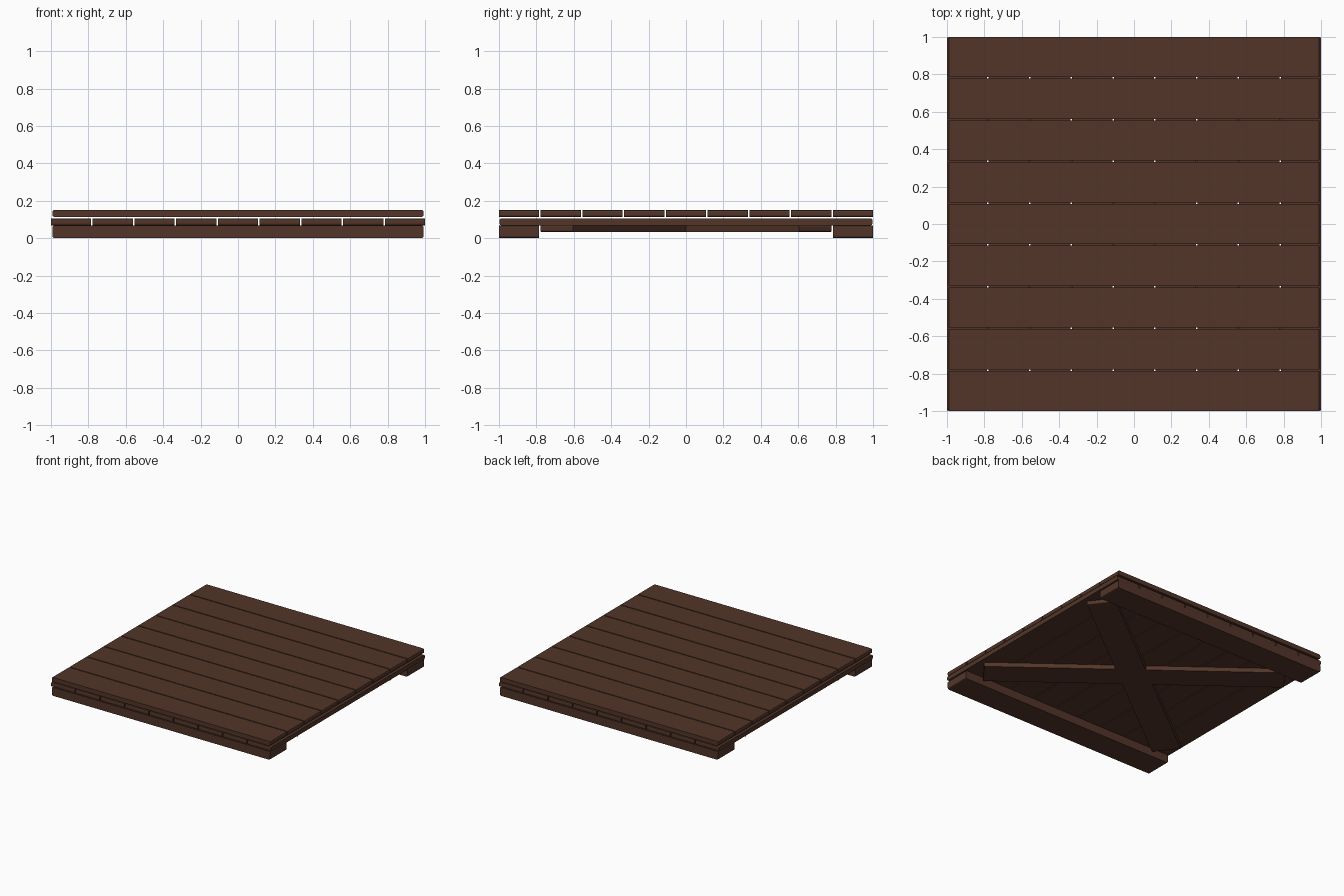
import bpy, bmesh, math

if "Cube" in bpy.data.objects:
    bpy.data.objects.remove(bpy.data.objects["Cube"])

wood = bpy.data.materials.new("dark_wood")
wood.diffuse_color = (0.085, 0.036, 0.022, 1)
wood.use_nodes = True
wood.node_tree.nodes["Principled BSDF"].inputs["Base Color"].default_value = wood.diffuse_color


def plank(name, length, width, z0, z1, x=0, y=0, angle=0, bevel=0.01):
    """Board running along local x, with its upper and lower end edges rounded."""
    bm = bmesh.new()
    bmesh.ops.create_cube(bm, size=1)
    bmesh.ops.scale(bm, vec=(length, width, z1 - z0), verts=bm.verts)
    # end edges: those lying across the board
    ends = [e for e in bm.edges
            if abs(e.verts[0].co.y - e.verts[1].co.y) > width / 2]
    if bevel:
        bmesh.ops.bevel(bm, geom=ends, offset=bevel, segments=2,
                        profile=0.5, affect='EDGES')
    mesh = bpy.data.meshes.new(name)
    bm.to_mesh(mesh)
    bm.free()
    mesh.materials.append(wood)
    ob = bpy.data.objects.new(name, mesh)
    ob.location = (x, y, (z0 + z1) / 2)
    ob.rotation_euler.z = angle
    bpy.context.collection.objects.link(ob)
    return ob


COUNT, PITCH, WIDTH = 9, 0.2232, 0.2144

# two crossed layers of planks
for i in range(COUNT):
    p = (i - (COUNT - 1) / 2) * PITCH
    plank(f"top_plank_{i + 1}", 1.985, WIDTH, 0.114, 0.151, y=p)
    plank(f"lower_plank_{i + 1}", 1.995, WIDTH, 0.069, 0.106, x=p, angle=math.pi / 2)

# bottom beams and diagonal cross brace
for side, s in (("front", -1), ("back", 1)):
    plank(f"{side}_beam", 1.985, WIDTH, 0, 0.069, y=s * 4 * PITCH, bevel=0.012)
    plank(f"{side}_brace", 2.27, 0.22, 0.033, 0.069,
          angle=s * math.radians(37.5), bevel=0.008)
